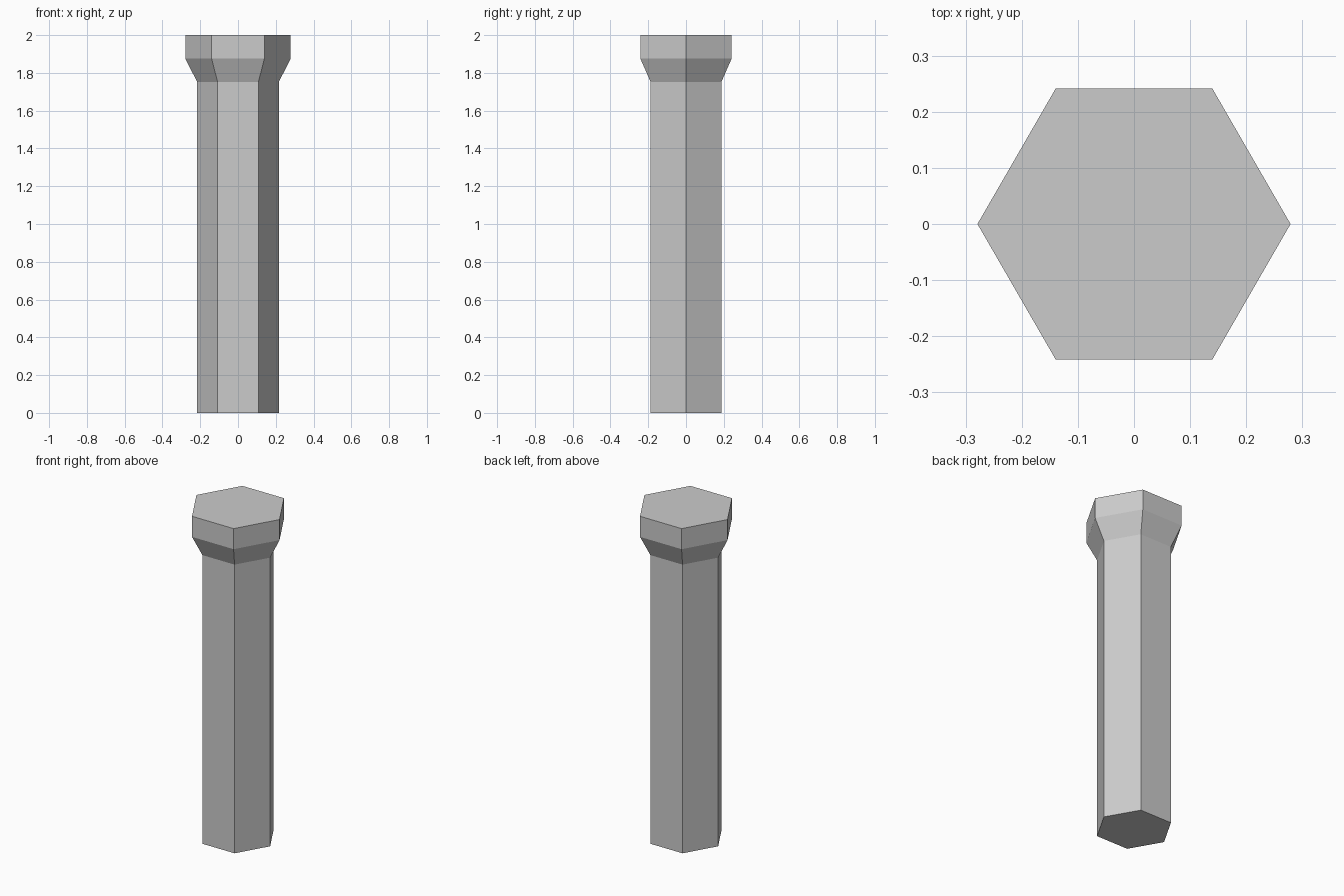
import bpy
import bmesh
from math import cos, sin, pi

if "Cube" in bpy.data.objects:
    bpy.data.objects.remove(bpy.data.objects["Cube"])

SIDES = 6
# (radius, height) rings: straight shaft, flared neck, straight cap
PROFILE = [(0.216, 0.0), (0.216, 1.752), (0.279, 1.875), (0.279, 2.0)]

bm = bmesh.new()
rings = [[bm.verts.new((r * cos(2 * pi * i / SIDES), r * sin(2 * pi * i / SIDES), z))
          for i in range(SIDES)] for r, z in PROFILE]

# Side walls between neighbouring rings
for low, high in zip(rings, rings[1:]):
    for i in range(SIDES):
        j = (i + 1) % SIDES
        bm.faces.new((low[i], low[j], high[j], high[i]))

# Flat bottom and top
bm.faces.new(rings[0][::-1])
bm.faces.new(rings[-1])

mesh = bpy.data.meshes.new("hexagonal_pillar")
bm.to_mesh(mesh)
bm.free()
bpy.context.collection.objects.link(bpy.data.objects.new("hexagonal_pillar", mesh))
